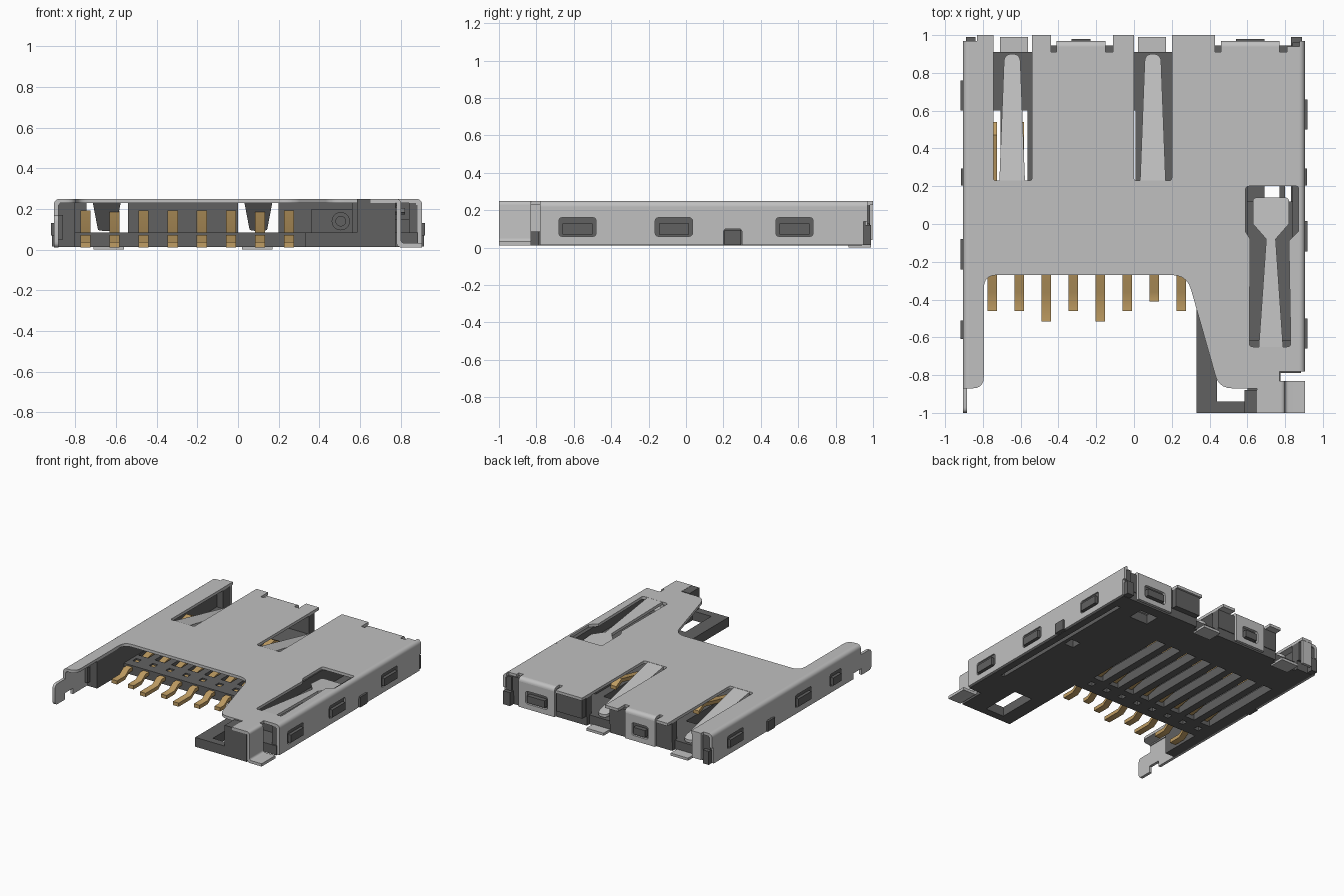
import bpy, bmesh, math
from mathutils import Vector

if "Cube" in bpy.data.objects:
    bpy.data.objects.remove(bpy.data.objects["Cube"])


def material(name, rgb):
    m = bpy.data.materials.new(name)
    m.use_nodes = True
    m.diffuse_color = (*rgb, 1)
    bsdf = next(n for n in m.node_tree.nodes if n.type == "BSDF_PRINCIPLED")
    bsdf.inputs["Base Color"].default_value = (*rgb, 1)
    return m


STEEL = material("light steel", (0.53, 0.53, 0.53))
PLASTIC = material("dark plastic", (0.12, 0.12, 0.12))
GOLD = material("gold", (0.53, 0.34, 0.125))


def add(name, bm, mat):
    bmesh.ops.remove_doubles(bm, verts=bm.verts, dist=0.0002)
    bmesh.ops.recalc_face_normals(bm, faces=bm.faces)
    mesh = bpy.data.meshes.new(name)
    bm.to_mesh(mesh)
    bm.free()
    mesh.materials.clear()
    mesh.materials.append(mat)
    ob = bpy.data.objects.new(name, mesh)
    bpy.context.collection.objects.link(ob)
    bpy.ops.object.select_all(action="DESELECT")
    ob.select_set(True)
    bpy.context.view_layer.objects.active = ob
    bpy.ops.object.shade_smooth_by_angle(angle=math.radians(35))
    return ob


def rounded(points):
    """Corners may carry a third value: the rounding radius."""
    out = []
    for i, p in enumerate(points):
        c = Vector(p[:2])
        if len(p) < 3:
            out.append(c)
            continue
        a, b = Vector(points[i - 1][:2]), Vector(points[(i + 1) % len(points)][:2])
        a, b = c + (a - c).normalized() * p[2], c + (b - c).normalized() * p[2]
        for k in range(6):
            t = k / 5
            out.append(a * (1 - t) ** 2 + c * 2 * t * (1 - t) + b * t * t)
    return out


def rect(u0, u1, v0, v1, *r):
    return [(u0, v0, *r), (u1, v0, *r), (u1, v1, *r), (u0, v1, *r)]


def plate(name, loops, lo, hi, mat, axis="z", slope=None):
    """Extrude an outline with holes along an axis; slope maps y to a z shift."""
    curve = bpy.data.curves.new(name, "CURVE")
    curve.dimensions, curve.fill_mode, curve.extrude = "2D", "BOTH", (hi - lo) / 2
    for loop in loops:
        pts = rounded(loop)
        s = curve.splines.new("POLY")
        s.points.add(len(pts) - 1)
        for sp, p in zip(s.points, pts):
            sp.co = (p.x, p.y, 0, 1)
        s.use_cyclic_u = True
    tmp = bpy.data.objects.new(name, curve)
    mesh = bpy.data.meshes.new_from_object(tmp)
    bm = bmesh.new()
    bm.from_mesh(mesh)
    bpy.data.objects.remove(tmp)
    bpy.data.meshes.remove(mesh)
    bpy.data.curves.remove(curve)
    for v in bm.verts:
        u, w, d = v.co.x, v.co.y, v.co.z + (lo + hi) / 2
        v.co = {"z": (u, w, d), "x": (d, u, w), "y": (u, d, w)}[axis]
        if slope:
            v.co.z += slope(v.co.y)
    return add(name, bm, mat)


def box(name, x0, x1, y0, y1, z0, z1, mat):
    return plate(name, [rect(x0, x1, y0, y1)], z0, z1, mat)


def pie(cu, cv, r, su):
    """Quarter-round profile for a sheet bend."""
    arc = [(cu + su * r * math.cos(a), cv + r * math.sin(a))
           for a in [math.pi / 2 * k / 6 for k in range(7)]]
    return [(cu, cv)] + arc


W, TOP, R = 0.905, 0.25, 0.03
E = W - R

# Shell top sheet with its back windows, notches and front cut-out
back_edge = [(E, 0.94), (0.81, 0.94), (0.81, 0.91), (0.77, 0.91), (0.77, 0.94), (0.46, 0.94),
             (0.46, 0.91), (0.43, 0.91), (0.43, 1), (0.2, 1), (0.2, 0.23, 0.015), (0, 0.23, 0.015),
             (0, 1), (-0.11, 1), (-0.11, 0.91), (-0.15, 0.91), (-0.15, 0.94), (-0.41, 0.94),
             (-0.41, 0.91), (-0.44, 0.91), (-0.44, 1), (-0.54, 1), (-0.54, 0.23, 0.015),
             (-0.745, 0.23, 0.015), (-0.745, 1), (-0.83, 1), (-0.83, 0.97), (-E, 0.97)]
front_edge = [(-E, -0.87), (-0.795, -0.87, 0.06), (-0.795, -0.27, 0.07), (0.28, -0.27, 0.08),
              (0.45, -0.87, 0.07), (0.65, -0.87), (0.65, -1), (0.77, -1), (0.77, -0.78), (E, -0.78)]
latch_window = [(0.59, 0.2, 0.02), (0.88 - 0.01, 0.2, 0.01), (0.87, -0.04), (0.82, -0.09), (0.83, -0.65, 0.02),
                (0.61, -0.65, 0.02), (0.615, -0.08), (0.59, -0.04)]
plate("shell_top", [back_edge + front_edge, latch_window], TOP - 0.022, TOP, STEEL)

# Spring tongues cut from the top sheet and bent down
for n, x in (("left", -0.645), ("right", 0.1)):
    plate(f"card_spring_{n}", [[(x - 0.068, 0.22), (x + 0.068, 0.22), (x + 0.042, 0.9, 0.04),
                                (x - 0.042, 0.9, 0.04)]], TOP - 0.022, TOP, STEEL,
          slope=lambda y: -0.2 * max(0, y - 0.22))
plate("latch_spring", [[(0.66, -0.66), (0.79, -0.66), (0.75, -0.08), (0.82, 0), (0.82, 0.14, 0.02),
                        (0.63, 0.14, 0.02), (0.63, 0), (0.7, -0.08)]], TOP - 0.022, TOP, STEEL,
      slope=lambda y: -0.07 * (y + 0.66))

# Side walls with windows, snap bosses and rounded top bends
sides = {"right": (1, -0.78, [(-0.58, 0.1), (-0.065, 0.1), (0.58, 0.1)]),
         "left": (-1, -0.87, [(-0.56, 0.07), (-0.16, 0.1), (0.68, 0.1)])}
for n, (s, y0, wins) in sides.items():
    lo, hi = sorted((s * W, s * (W - 0.022)))
    outline = [(0.97, TOP - R), (0.97, 0.14), (0.95, 0.14), (0.95, 0.015), (0.3, 0.015),
               (0.3, 0.1, 0.02), (0.2, 0.1, 0.02), (0.2, 0.015)]
    if s > 0:
        outline += [(y0, 0.015), (y0, TOP - R)]
    else:
        outline += [(-0.78, 0.015), (-0.78, 0.06), (-0.88, 0.06), (-0.88, 0.01), (-1, 0.01, 0.03),
                    (-1, 0.17, 0.03), (y0, 0.17), (y0, TOP - R)]
    holes = [rect(y - h, y + h, 0.06, 0.16, 0.02) for y, h in wins]
    plate(f"shell_wall_{n}", [outline] + holes, lo, hi, STEEL, "x")
    plate(f"shell_bend_{n}", [pie(s * E, TOP - R, R, s)], y0, 0.97, STEEL, "y")
    for i, (y, h) in enumerate(wins):
        a, b = sorted((s * 0.86, s * 0.919))
        box(f"snap_boss_{n}_{i}", a, b, y - h + 0.02, y + h - 0.02, 0.07, 0.13, PLASTIC)
        a, b = sorted((s * 0.86, s * 0.895))
        box(f"boss_backing_{n}_{i}", a, b, y - h, y + h, 0.05, 0.17, PLASTIC)
    a, b = sorted((s * 0.86, s * 0.915))
    box(f"lower_boss_{n}", a, b, 0.205, 0.295, 0.015, 0.095, PLASTIC)

# Back panels folded down, with windows and bosses
for n, x0, x1 in (("right", 0.46, 0.77), ("left", -0.41, -0.15)):
    plate(f"back_panel_{n}", [rect(x0, x1, 0.02, TOP - R), rect(x0 + 0.06, x1 - 0.06, 0.06, 0.16, 0.02)],
          0.948, 0.97, STEEL, "y")
    plate(f"back_bend_{n}", [pie(0.94, TOP - R, R, 1)], x0, x1, STEEL, "x")
    box(f"back_boss_{n}", x0 + 0.08, x1 - 0.08, 0.93, 0.98, 0.075, 0.13, PLASTIC)
box("back_panel_end", -0.83, -0.75, 0.975, 0.998, 0.04, TOP - 0.01, STEEL)

# Solder tabs at the back and the front right foot
for n, x in (("left", -0.635), ("right", 0.095)):
    box(f"solder_tab_{n}", x - 0.075, x + 0.075, 0.87, 0.99, 0, 0.02, STEEL)
plate("front_foot", [[(0.76, TOP), (0.8, TOP, 0.025), (0.8, 0.032, 0.02), (W, 0.032), (W, 0.01),
                      (0.778, 0.01, 0.03), (0.778, TOP - 0.022), (0.76, TOP - 0.022)]],
      -1, -0.83, STEEL, "y")

# Plastic base with contact slots, rivet holes and openings
pins = [-0.75 + 0.143 * i for i in range(8)]
base = [(-0.885, -0.6), (-0.8, -0.6), (-0.8, -0.27), (0.33, -0.27), (0.33, -1), (0.775, -1),
        (0.775, -0.79), (0.885, -0.79), (0.885, 0.94), (0.2, 0.94), (0.2, 0.91), (0, 0.91),
        (0, 0.94), (-0.54, 0.94), (-0.54, 0.91), (-0.745, 0.91), (-0.745, 0.94), (-0.885, 0.94)]
holes = [rect(x - 0.043, x + 0.043, -0.1, 0.6) for x in pins]
holes += [rect(x - 0.022, x + 0.022, -0.2, -0.155) for x in pins]
holes += [rect(0.44, 0.6, -0.94, -0.62), rect(0.69, 0.77, 0.14, 0.22),
          rect(0.5, 0.66, 0.74, 0.86), rect(0.8, 0.83, -0.5, 0.8)]
plate("base", [base] + holes, 0.012, 0.085, PLASTIC)

# Plastic walls standing on the base under the shell
walls = {"left_rail": (-0.883, -0.8, -0.6, 0.96), "right_rail": (0.84, 0.883, -0.78, 0.96),
         "back_wall_centre": (-0.54, 0, 0.88, 0.945), "back_wall_right": (0.2, 0.883, 0.88, 0.945),
         "back_wall_left": (-0.883, -0.745, 0.88, 0.96), "front_block": (0.6, 0.775, -1, -0.86),
         "back_block": (0.21, 0.43, 0.93, 0.985), "slider_guide": (0.56, 0.6, -0.62, 0.4)}
for n, (x0, x1, y0, y1) in walls.items():
    box(n, x0, x1, y0, y1, 0.08, 0.23, PLASTIC)
for n, x0, x1 in (("left", -0.89, -0.84), ("right", 0.83, 0.89)):
    box(f"back_corner_{n}", x0, x1, 0.93, 0.99, 0.015, 0.12, PLASTIC)
box("front_block_cap", 0.585, 0.65, -1, -0.88, 0.08, 0.248, PLASTIC)
box("slider", 0.6, 0.84, -0.62, 0.12, 0.08, 0.15, PLASTIC)
box("slider_head", 0.36, 0.6, 0.3, 0.6, 0.08, 0.2, PLASTIC)

# Push rod of the eject mechanism
for n, r, y0, y1 in (("push_rod", 0.045, -0.3, 0.32), ("rod_tip", 0.026, -0.36, -0.29)):
    ring = [(0.505 + r * math.cos(k * math.pi / 10), 0.14 + r * math.sin(k * math.pi / 10))
            for k in range(20)]
    plate(n, [ring], y0, y1, PLASTIC, "y")

# Gold contacts: solder foot, base run and raised spring beam
ends = [-0.46, -0.46, -0.515, -0.46, -0.515, -0.46, -0.41, -0.46]
for i, (x, end) in enumerate(zip(pins, ends)):
    path = [(end, 0.01), (-0.36, 0.01), (-0.31, 0.045), (-0.08, 0.045),
            (0.4, 0.15), (0.47, 0.165), (0.54, 0.13)]
    profile = path + [(y, z + 0.028) for y, z in reversed(path)]
    plate(f"contact_{i}", [profile], x - 0.025, x + 0.025, GOLD, "x")
